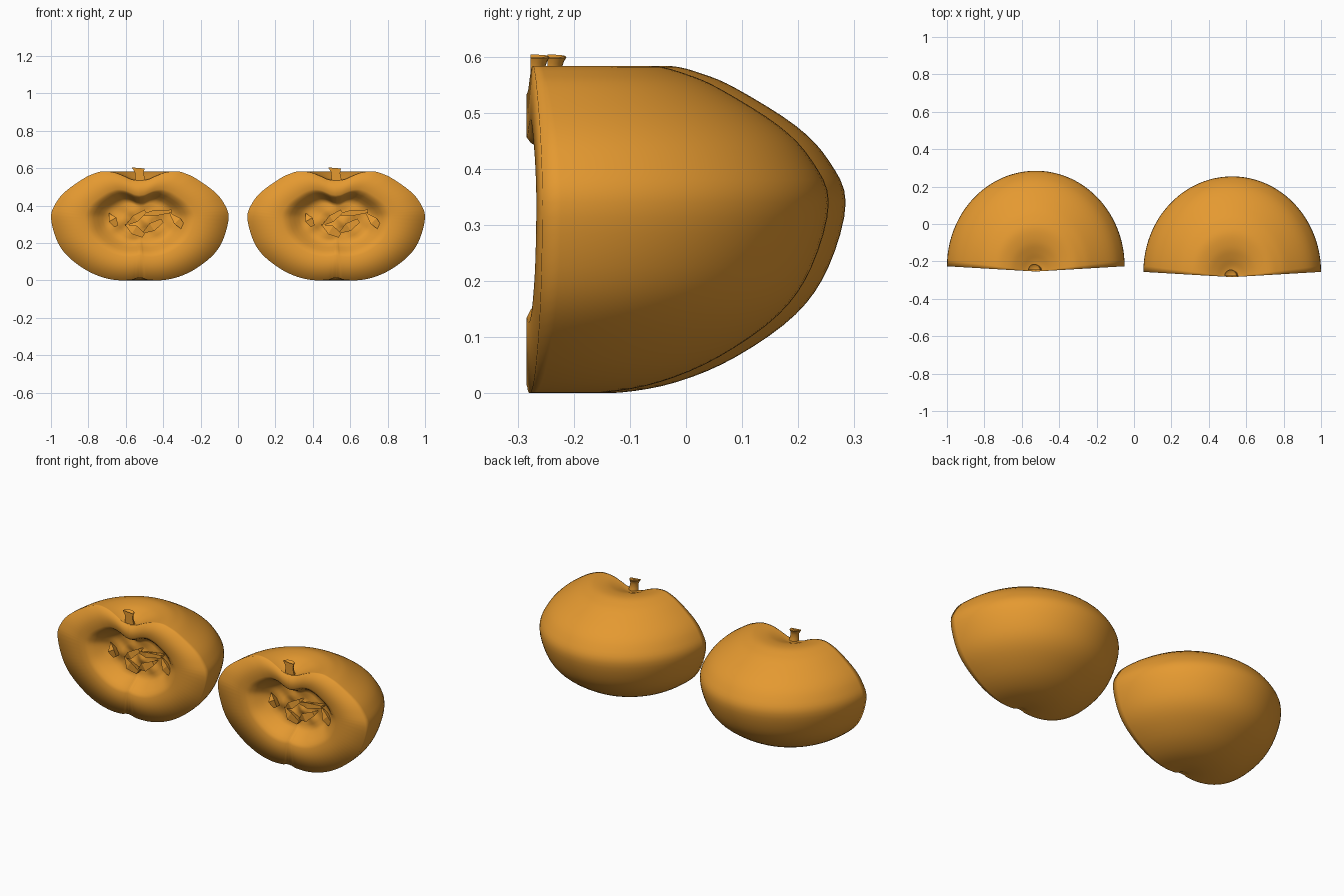
import bpy, bmesh
from math import sin, cos, pi, exp
from mathutils import Vector

if "Cube" in bpy.data.objects:
    bpy.data.objects.remove(bpy.data.objects["Cube"])

orange = bpy.data.materials.new("orange_flesh")
orange.diffuse_color = (0.78, 0.32, 0.03, 1)
orange.use_nodes = True
orange.node_tree.nodes["Principled BSDF"].inputs["Base Color"].default_value = orange.diffuse_color

R, CZ = 0.475, 0.33
HALVES = ((-0.525, 0.0), (0.525, -0.03))
# half outline: (radius, height) from the bottom dimple to the stem dimple
PROFILE = [(0, .014), (.02, .011), (.045, .003), (.12, .001), (.21, .02), (.303, .065),
           (.396, .14), (.448, .225), (.475, .34), (.448, .415), (.396, .477), (.303, .543),
           (.25, .569), (.2, .583), (.14, .578), (.09, .56), (.045, .54), (0, .533)]


def smooth_path(pts, n=4):
    out = []
    for i in range(len(pts) - 1):
        p0, p1, p2, p3 = [Vector(pts[min(max(i + k, 0), len(pts) - 1)]) for k in (-1, 0, 1, 2)]
        for s in range(n):
            t = s / n
            v = .5 * (2 * p1 + (p2 - p0) * t + (2 * p0 - 5 * p1 + 4 * p2 - p3) * t * t
                      + (3 * p1 - p0 - 3 * p2 + p3) * t ** 3)
            out.append((max(v.x, 0), max(v.y, 0)))
    return out + [tuple(pts[-1])]


def place(name, bm, angle=40):
    bmesh.ops.remove_doubles(bm, verts=bm.verts, dist=1e-5)
    bmesh.ops.recalc_face_normals(bm, faces=bm.faces)
    me = bpy.data.meshes.new(name)
    bm.to_mesh(me)
    bm.free()
    me.materials.append(orange)
    for side, (x, y) in zip(("left", "right"), HALVES):
        ob = bpy.data.objects.new(side + "_" + name, me)
        ob.location = (x, y, 0)
        bpy.context.collection.objects.link(ob)
    bpy.ops.object.select_all(action='DESELECT')
    ob.select_set(True)
    bpy.context.view_layer.objects.active = ob
    bpy.ops.object.shade_smooth_by_angle(angle=angle * pi / 180)


def bridge(bm, a, b, closed=False):
    for i in range(len(a) if closed else len(a) - 1):
        j = (i + 1) % len(a)
        bm.faces.new((a[i], a[j], b[j], b[i]))


def front_y(x):
    return -.254 + .028 * abs(x) / R


# Fruit half: revolved skin, flat cut face and core cavity
path = smooth_path(PROFILE)
bm = bmesh.new()
rows = []
for k in range(49):
    a = pi * k / 48
    rows.append([bm.verts.new((r * cos(a), front_y(r) + 1.075 * r * sin(a), z)) for r, z in path])
for a, b in zip(rows, rows[1:]):
    bridge(bm, a, b)

rim = [(r, z) for r, z in path] + [(-r, z) for r, z in path[-2:0:-1]]
rings = []
for s in (1, .62, .57, .52, .47, .42, .37, .32, .26, .2, .14, .08):
    t = min(1, max(0, (.62 - s) / .27))
    ring = []
    for x, z in rim:
        px, pz = x * s, CZ + (z - CZ) * s
        depth = .085 * t * t * (3 - 2 * t)
        # lumpy core chamber
        core = exp(-(px / .17) ** 2 - ((pz - .31) / .07) ** 2)
        depth += .015 * t * core * sin(px * 45) * cos(pz * 50)
        ring.append(bm.verts.new((px, front_y(px) + depth, pz)))
    rings.append(ring)
for a, b in zip(rings, rings[1:]):
    bridge(bm, a, b, True)
mid = bm.verts.new((0, -.17, CZ))
for i, v in enumerate(rings[-1]):
    bm.faces.new((v, rings[-1][(i + 1) % len(rim)], mid))
place("fruit_half", bm, 110)

# Stem: split stalk with a flared top
bm = bmesh.new()
loops = []
for z, r, dx in ((.53, .03, .004), (.55, .026, 0), (.575, .024, -.003), (.59, .029, -.006),
                 (.599, .034, -.008), (.601, .031, -.008), (.592, .018, -.008)):
    loops.append([bm.verts.new((dx + r * cos(pi * i / 10), -.247 + r * sin(pi * i / 10),
                                z - .08 * r * cos(pi * i / 10))) for i in range(11)])
for a, b in zip(loops, loops[1:]):
    bridge(bm, a, b, True)
bm.faces.new(loops[0])
bm.faces.new(loops[-1])
place("stem", bm)

# Core flaps: thin folded shards in the middle of the cut face
bm = bmesh.new()
SHARDS = [((-.165, .36), (-.125, .29), .022), ((-.08, .29), (.03, .37), .02),
          ((-.08, .30), (.02, .24), .026), ((-.01, .35), (.17, .37), .016),
          ((.01, .25), (.12, .32), .024), ((.155, .365), (.245, .27), .022)]
for (x0, z0), (x1, z1), w in SHARDS:
    d = Vector((x1 - x0, 0, z1 - z0)).normalized()
    n = Vector((-d.z, 0, d.x)) * w
    a, b = Vector((x0, -.18, z0)), Vector((x1, -.20, z1))
    m = (a + b) / 2 + Vector((0, -.018, 0))
    base = Vector((0, .05, 0))
    v = [bm.verts.new(p) for p in (a, m + n, b + n * .5, b - n * .5, m - n, m + base, b + base)]
    for f in ((0, 1, 4), (1, 2, 3, 4), (0, 5, 1), (0, 4, 5), (1, 5, 6, 2), (4, 3, 6, 5), (2, 6, 3)):
        bm.faces.new([v[i] for i in f])
place("core_flaps", bm, 20)
